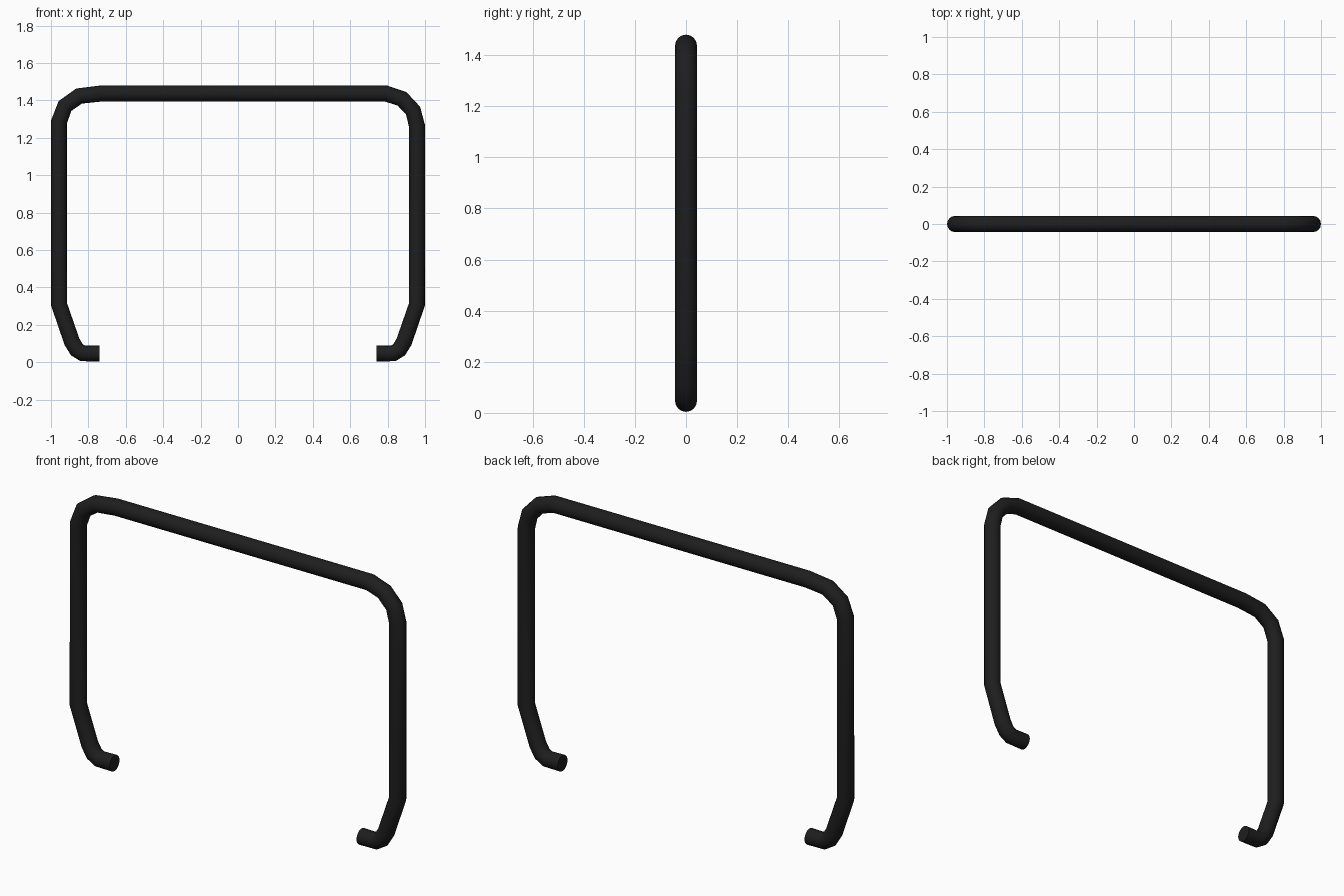
import bpy
import math

cube = bpy.data.objects.get("Cube")
if cube:
    bpy.data.objects.remove(cube, do_unlink=True)

RADIUS = 0.043

# Matte black paint
black = bpy.data.materials.new("matte_black")
black.use_nodes = True
colour = (0.013, 0.013, 0.013, 1)
black.diffuse_color = colour
black.node_tree.nodes["Principled BSDF"].inputs["Base Color"].default_value = colour

# Hooked foot, shared by both sides: open end up to the upright
foot = [(0.74, 0.047), (0.83, 0.047), (0.862, 0.067), (0.888, 0.11), (0.957, 0.31)]
# Upper bends differ slightly from side to side
left_bend = [(0.957, 1.263), (0.936, 1.345), (0.877, 1.408), (0.79, 1.437)]
right_bend = [(-0.73, 1.437), (-0.85, 1.423), (-0.925, 1.37), (-0.957, 1.285)]
path = foot + left_bend + right_bend + [(-x, z) for x, z in reversed(foot)]

# Bent tube with closed ends
curve = bpy.data.curves.new("bent_tube", "CURVE")
curve.dimensions = "3D"
curve.bevel_depth = RADIUS
curve.bevel_resolution = 6
curve.use_fill_caps = True
spline = curve.splines.new("POLY")
spline.points.add(len(path) - 1)
for point, (x, z) in zip(spline.points, path):
    point.co = (x, 0, z, 1)
curve.materials.append(black)
tube = bpy.data.objects.new("bent_tube", curve)
bpy.context.collection.objects.link(tube)

# Smooth the round sides, keep the cut ends sharp
bpy.ops.object.select_all(action="DESELECT")
tube.select_set(True)
bpy.context.view_layer.objects.active = tube
bpy.ops.object.convert(target="MESH")
bpy.ops.object.shade_smooth_by_angle(angle=math.radians(40))
